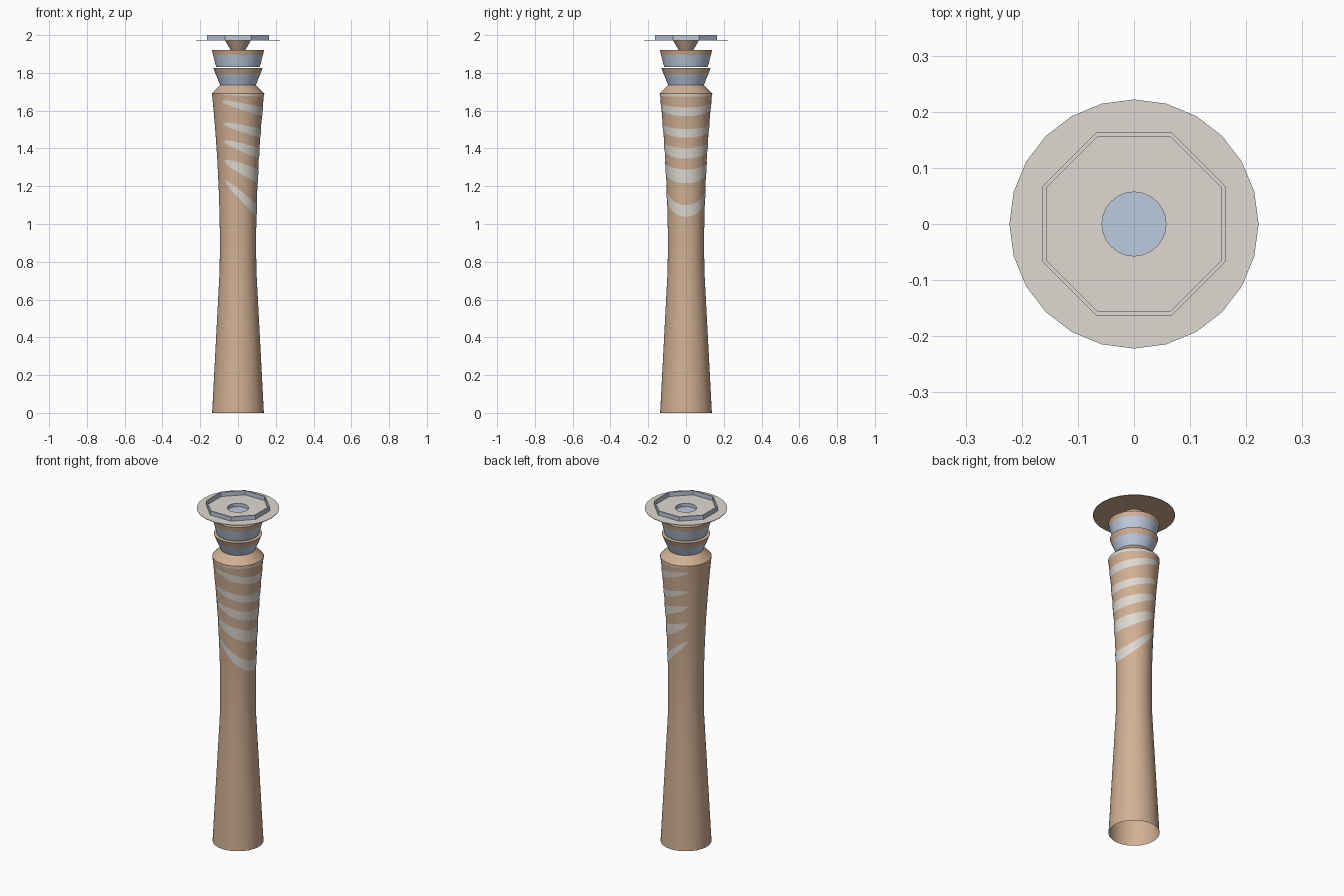
import bpy, bmesh
from math import cos, sin, pi, radians, sqrt

cube = bpy.data.objects.get("Cube")
if cube:
    bpy.data.objects.remove(cube)


def material(name, srgb):
    lin = [((c + 0.055) / 1.055) ** 2.4 for c in srgb]
    m = bpy.data.materials.new(name)
    m.use_nodes = True
    m.diffuse_color = (*lin, 1)
    m.node_tree.nodes["Principled BSDF"].inputs["Base Color"].default_value = (*lin, 1)
    return m


MATS = [material("warm_tan", (0.82, 0.69, 0.58)),
        material("off_white", (0.87, 0.85, 0.82)),
        material("steel_blue", (0.74, 0.79, 0.87))]
TAN, WHITE, BLUE = range(3)


def finish(name, bm, smooth=True):
    mesh = bpy.data.meshes.new(name)
    bm.to_mesh(mesh)
    bm.free()
    for m in MATS:
        mesh.materials.append(m)
    ob = bpy.data.objects.new(name, mesh)
    bpy.context.collection.objects.link(ob)
    if smooth:
        bpy.ops.object.select_all(action='DESELECT')
        ob.select_set(True)
        bpy.context.view_layer.objects.active = ob
        bpy.ops.object.shade_smooth_by_angle(angle=radians(28))
    return ob


def lathe(name, profile, colours, segs=48, turn=0.0, cap=None, smooth=True):
    """Spin (radius, z) points; colours holds one entry per band."""
    bm = bmesh.new()
    rings = [[bm.verts.new((r * cos(turn + 2 * pi * i / segs),
                            r * sin(turn + 2 * pi * i / segs), z))
              for i in range(segs)] for r, z in profile]
    for low, high, colour in zip(rings, rings[1:], colours):
        for i in range(segs):
            k = (i + 1) % segs
            bm.faces.new((low[i], low[k], high[k], high[i])).material_index = colour
    if cap is not None:
        bm.faces.new(rings[-1]).material_index = cap
    return finish(name, bm, smooth)


# Flared hollow column, open at the bottom, with a sloped shoulder
BODY = [(0.137, 0), (0.117, 0.38), (0.097, 0.76), (0.096, 0.9), (0.097, 1.03),
        (0.102, 1.18), (0.109, 1.33), (0.119, 1.48), (0.13, 1.61), (0.138, 1.692)]
lathe("column", BODY + [(0.094, 1.735)], [TAN] * len(BODY))

# Two tapered collars with tan lips
lathe("lower_collar", [(0.094, 1.735), (0.118, 1.793), (0.13, 1.825), (0.1, 1.825)],
      [BLUE, TAN, TAN])
lathe("upper_collar", [(0.09, 1.83), (0.115, 1.83), (0.132, 1.895), (0.138, 1.922),
                       (0.03, 1.922)], [TAN, BLUE, TAN, TAN])

# Neck flaring up to the disc
DISC_Z = 1.975
lathe("neck", [(0.04, 1.922), (0.069, DISC_Z - 0.002)], [TAN], 24)

# Flat disc with a round recess in its centre
lathe("disc", [(0.057, DISC_Z - 0.003), (0.222, DISC_Z - 0.003), (0.222, DISC_Z),
               (0.057, DISC_Z), (0.057, 1.955)],
      [TAN, TAN, WHITE, BLUE], 24, cap=BLUE, smooth=False)

# Raised eight-sided rim on the disc
k = 1 / cos(pi / 8)
lathe("octagon_rim", [(0.163 * k, DISC_Z), (0.163 * k, 2), (0.156 * k, 2),
                      (0.156 * k, DISC_Z)], [BLUE, WHITE, BLUE], 8, pi / 8, smooth=False)


# Curved stripes wrapped around the +x side of the column
def radius(z):
    for (r0, z0), (r1, z1) in zip(BODY, BODY[1:]):
        if z <= z1:
            return r0 + (r1 - r0) * (z - z0) / (z1 - z0)
    return BODY[-1][0]


def stripe(name, z_mid, z_tip, half, steps=52, rows=4):
    reach = radians(130)
    bm = bmesh.new()
    columns = []
    for i in range(steps + 1):
        u = -1 + 2 * i / steps
        a = u * reach
        rise = (1 - cos(a)) / (1 - cos(reach))
        centre = z_mid + (z_tip - z_mid) * rise
        h = half * (1 - 0.5 * u * u) * sqrt(max(1 - u ** 8, 0.004))
        column = []
        for j in range(rows + 1):
            z = min(centre + h * (2 * j / rows - 1), 1.69)
            r = radius(z) + 0.0015
            column.append(bm.verts.new((r * cos(a), r * sin(a), z)))
        columns.append(column)
    for c, d in zip(columns, columns[1:]):
        for j in range(rows):
            bm.faces.new((c[j], d[j], d[j + 1], c[j + 1])).material_index = WHITE
    finish(name, bm)


STRIPES = [(1.069, 1.225, 0.031), (1.252, 1.332, 0.036), (1.374, 1.438, 0.028),
           (1.48, 1.533, 0.023), (1.594, 1.65, 0.023), (1.682, 1.688, 0.008)]
for n, (z_mid, z_tip, half) in enumerate(STRIPES, 1):
    stripe(f"stripe_{n}", z_mid, z_tip, half)
